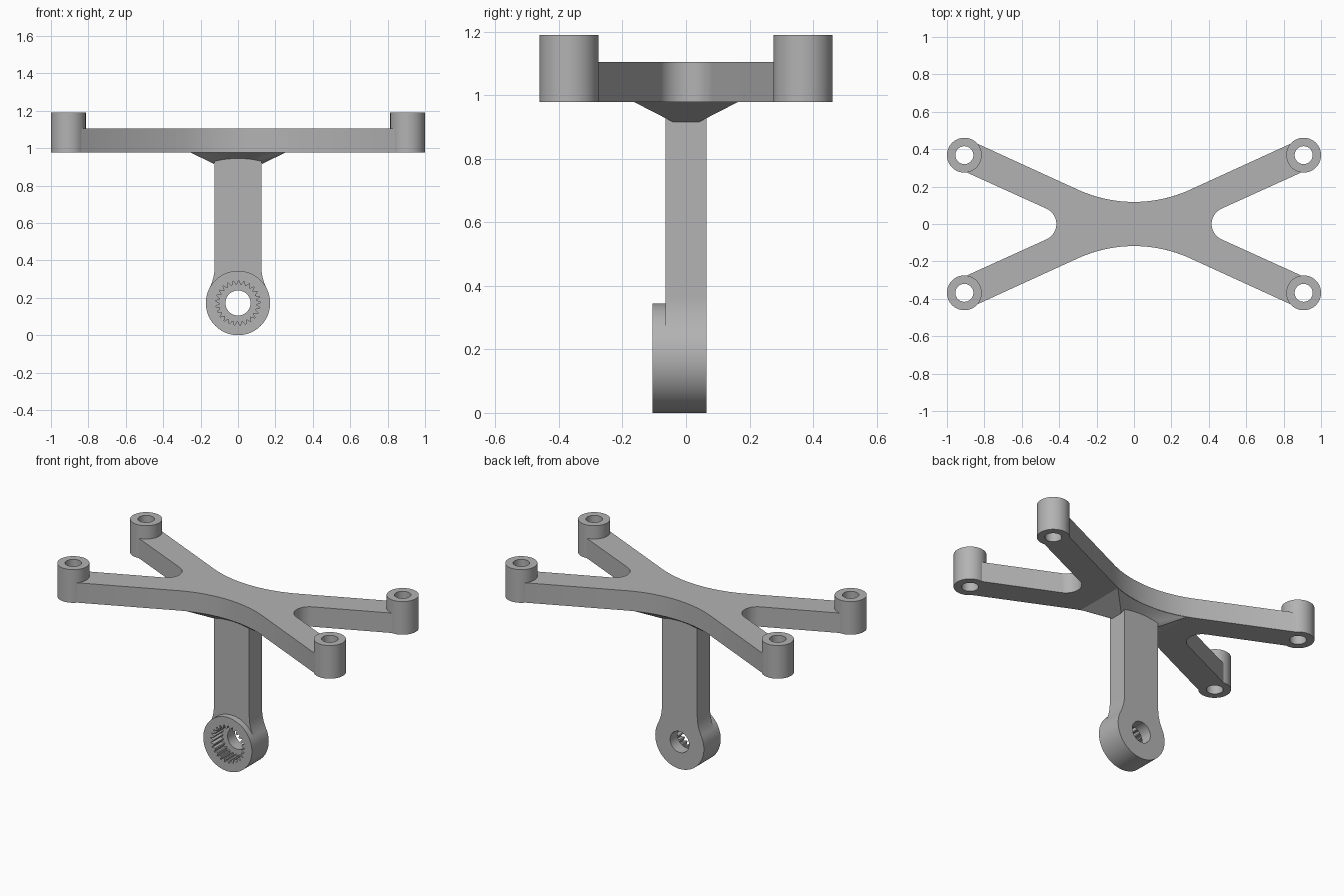
import bpy, bmesh
from math import sin, cos, pi, radians, hypot

cube = bpy.data.objects.get("Cube")
if cube:
    bpy.data.objects.remove(cube)

grey = bpy.data.materials.new("light_grey")
grey.use_nodes = True
grey.diffuse_color = (0.45, 0.45, 0.45, 1)
grey.node_tree.nodes["Principled BSDF"].inputs["Base Color"].default_value = (0.45, 0.45, 0.45, 1)


def finish(name, bm):
    bmesh.ops.recalc_face_normals(bm, faces=bm.faces)
    mesh = bpy.data.meshes.new(name)
    bm.to_mesh(mesh)
    bm.free()
    mesh.materials.append(grey)
    obj = bpy.data.objects.new(name, mesh)
    bpy.context.collection.objects.link(obj)
    return obj


def prism(name, outline, low, high, axis="z"):
    """Extrude a 2D outline along z, or an x/z outline along y."""
    bm = bmesh.new()
    place = (lambda a, b, h: (a, b, h)) if axis == "z" else (lambda a, b, h: (a, h, b))
    face = bm.faces.new([bm.verts.new(place(a, b, low)) for a, b in outline])
    ext = bmesh.ops.extrude_face_region(bm, geom=[face])["geom"]
    shift = place(0, 0, high - low)
    bmesh.ops.translate(bm, vec=shift, verts=[v for v in ext if isinstance(v, bmesh.types.BMVert)])
    return finish(name, bm)


def arc(cx, cy, r, start, end, n):
    """Points on an arc, angles in degrees."""
    angles = [radians(start + (end - start) * i / n) for i in range(n + 1)]
    return [(cx + r * cos(a), cy + r * sin(a)) for a in angles]


def circle(cx, cy, r, n=64):
    return arc(cx, cy, r, 0, 360, n)[:-1]


def combine(base, other, operation):
    """Apply a boolean and discard the second object."""
    mod = base.modifiers.new("join", "BOOLEAN")
    mod.operation, mod.object, mod.solver = operation, other, "EXACT"
    bpy.ops.object.select_all(action="DESELECT")
    bpy.context.view_layer.objects.active = base
    base.select_set(True)
    bpy.ops.object.modifier_apply(modifier=mod.name)
    bpy.data.objects.remove(other)


def smooth(obj):
    bpy.ops.object.select_all(action="DESELECT")
    bpy.context.view_layer.objects.active = obj
    obj.select_set(True)
    bpy.ops.object.shade_smooth_by_angle(angle=radians(25))


# Four-armed plate: one quarter outline, mirrored round
BOTTOM = 0.978
SLOPE = 24.5
WAIST = 0.118
WAIST_R = 0.72
quarter = arc(0, WAIST + WAIST_R, WAIST_R, -90, -90 + SLOPE, 12)
quarter += [(0.85, 0.435), (0.9, 0.278)]
quarter += arc(0.505, 0, 0.09, 90 + SLOPE, 180, 10)
right = quarter + [(x, -y) for x, y in quarter[-2::-1]]
outline = right + [(-x, y) for x, y in right[-2:0:-1]]
arms = prism("mounting_arms", outline, BOTTOM, 1.105)

# Bored bosses at the arm ends
corners = [(sx * 0.907, sy * 0.368) for sx in (-1, 1) for sy in (-1, 1)]
for x, y in corners:
    combine(arms, prism("boss", circle(x, y, 0.093), BOTTOM, 1.19), "UNION")
for x, y in corners:
    combine(arms, prism("boss_hole", circle(x, y, 0.048, 48), 0.9, 1.3), "DIFFERENCE")
smooth(arms)

# Stem, flaring into the hub through tangent fillets
HUB = 0.172
HALF = 0.125
FLARE = 27
fillet = (HUB * cos(radians(FLARE)) - HALF) / (1 - cos(radians(FLARE)))
fillet_z = HUB + (HUB + fillet) * sin(radians(FLARE))
side = [(HALF, 0.99)] + arc(HALF + fillet, fillet_z, fillet, 180, 180 + FLARE, 10)
profile = side + [(0, HUB)] + [(-x, z) for x, z in reversed(side)]
stem = prism("stem", profile, -0.065, 0.065, "y")
combine(stem, prism("hub", circle(0, HUB, HUB, 96), -0.105, 0.065, "y"), "UNION")

# Through bore and toothed socket
combine(stem, prism("bore", circle(0, HUB, 0.067), -0.2, 0.2, "y"), "DIFFERENCE")
TEETH = 25
socket = []
for i in range(TEETH * 4):
    radius = 0.12 if i % 4 < 2 else 0.1
    angle = 2 * pi * (i + (0.3 if i % 2 == 0 else -0.3) * (1 if i % 4 < 2 else -0.2)) / (TEETH * 4)
    socket.append((radius * cos(angle), HUB + radius * sin(angle)))
combine(stem, prism("socket", socket, -0.2, -0.01, "y"), "DIFFERENCE")
smooth(stem)

# Gusset that spreads from the stem to the underside of the plate
bm = bmesh.new()
rows = {}
STEPS = 16
for s in (-1, 1):
    upper, lower = [], []
    for i in range(STEPS + 1):
        t = 2 * i / STEPS - 1
        x = 0.26 * t
        edge = WAIST + WAIST_R - (WAIST_R ** 2 - x ** 2) ** 0.5
        upper.append(bm.verts.new((x, s * edge, 0.98)))
        lower.append(bm.verts.new((HALF * t, s * 0.065, 0.945 - 0.015 * t * t)))
    for i in range(STEPS):
        bm.faces.new((upper[i], upper[i + 1], lower[i + 1], lower[i]))
    rows[s] = (upper, lower)
for end, sx in ((0, -1), (-1, 1)):
    tips = {s: bm.verts.new((sx * 0.128, s * 0.04, 0.915)) for s in (-1, 1)}
    for s in (-1, 1):
        bm.faces.new((rows[s][0][end], rows[s][1][end], tips[s]))
    bm.faces.new((rows[-1][0][end], tips[-1], tips[1], rows[1][0][end]))
    bm.faces.new((rows[-1][1][end], tips[-1], tips[1], rows[1][1][end]))
for level in (0, 1):
    for i in range(STEPS):
        a, b = rows[-1][level], rows[1][level]
        bm.faces.new((a[i], a[i + 1], b[i + 1], b[i]))
gusset = finish("gusset", bm)
smooth(gusset)
